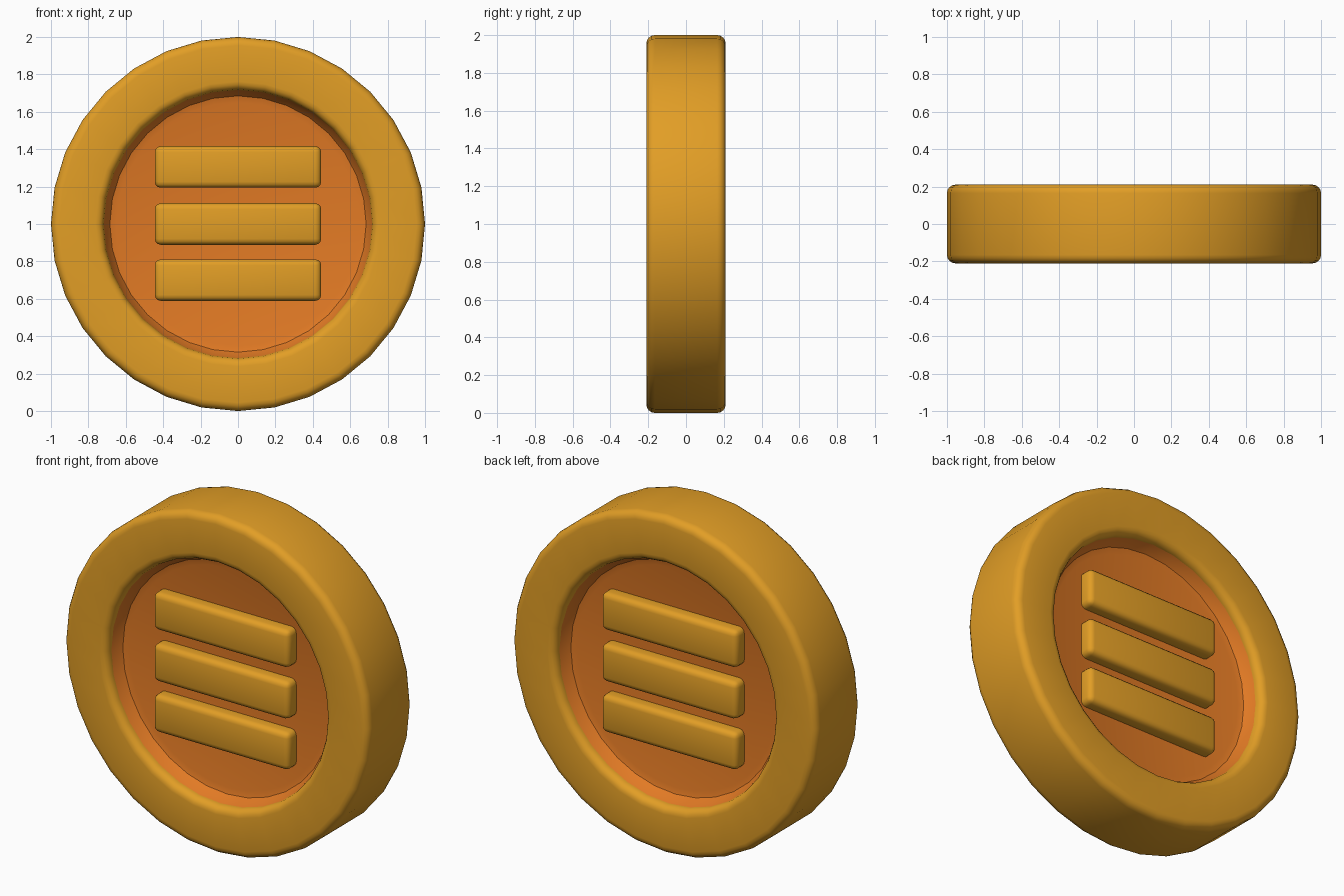
import bpy, bmesh, math
from mathutils import Matrix

cube = bpy.data.objects.get("Cube")
if cube:
    bpy.data.objects.remove(cube, do_unlink=True)

SIDES = 32
CENTRE_Z = 1.0


def material(name, rgb):
    mat = bpy.data.materials.new(name)
    mat.use_nodes = True
    mat.diffuse_color = (*rgb, 1)
    mat.node_tree.nodes["Principled BSDF"].inputs["Base Color"].default_value = (*rgb, 1)
    return mat


gold = material("gold", (0.76, 0.342, 0.019))
orange = material("orange", (0.76, 0.195, 0.018))


def finish(name, bm, mat, angle):
    bmesh.ops.recalc_face_normals(bm, faces=bm.faces)
    mesh = bpy.data.meshes.new(name)
    bm.to_mesh(mesh)
    bm.free()
    mesh.materials.append(mat)
    obj = bpy.data.objects.new(name, mesh)
    bpy.context.collection.objects.link(obj)
    bpy.ops.object.select_all(action="DESELECT")
    obj.select_set(True)
    bpy.context.view_layer.objects.active = obj
    bpy.ops.object.shade_smooth_by_angle(angle=math.radians(angle))
    return obj


def lathe(name, profile, mat, closed):
    """Turn a (radius, depth) profile about the front-to-back axis."""
    bm = bmesh.new()
    verts = [bm.verts.new((0, y, CENTRE_Z + r)) for r, y in profile]
    edges = [bm.edges.new(pair) for pair in zip(verts, verts[1:])]
    if closed:
        edges.append(bm.edges.new((verts[-1], verts[0])))
    bmesh.ops.spin(bm, geom=verts + edges, cent=(0, 0, CENTRE_Z), axis=(0, 1, 0),
                   angle=math.tau, steps=SIDES, use_merge=True)
    bmesh.ops.remove_doubles(bm, verts=bm.verts, dist=0.0005)
    return finish(name, bm, mat, 40)


def rounded_rectangle(r0, r1, half, radius, steps=4):
    corners = [(r1, half, 0), (r0, half, 1), (r0, -half, 2), (r1, -half, 3)]
    points = []
    for r, y, quarter in corners:
        cr = r - radius if r == r1 else r + radius
        cy = y - math.copysign(radius, y)
        for i in range(steps + 1):
            a = (quarter + i / steps) * math.pi / 2
            points.append((cr + radius * math.cos(a), cy + radius * math.sin(a)))
    return points


# Thick outer ring with rounded edges
lathe("rim", rounded_rectangle(0.717, 1.0, 0.21, 0.045), gold, True)

# Recessed dish on both faces, curving up to meet the rim
dish = [(0, 0.09), (0.65, 0.09), (0.685, 0.1), (0.705, 0.13), (0.72, 0.168)]
lathe("recessed_disc", dish + [(r, -y) for r, y in reversed(dish)], orange, False)

# Three raised bars on each face
for side, sign in (("front", -1), ("back", 1)):
    for place, z in (("upper", 1.305), ("middle", 1.0), ("lower", 0.7)):
        bm = bmesh.new()
        bmesh.ops.create_cube(bm, size=1, matrix=Matrix.Translation((0, sign * 0.1, z))
                              @ Matrix.Diagonal((0.89, 0.13, 0.222, 1)))
        bmesh.ops.bevel(bm, geom=bm.edges[:], offset=0.032, segments=3,
                        profile=0.5, affect="EDGES")
        finish(f"{place}_{side}_bar", bm, gold, 40)
